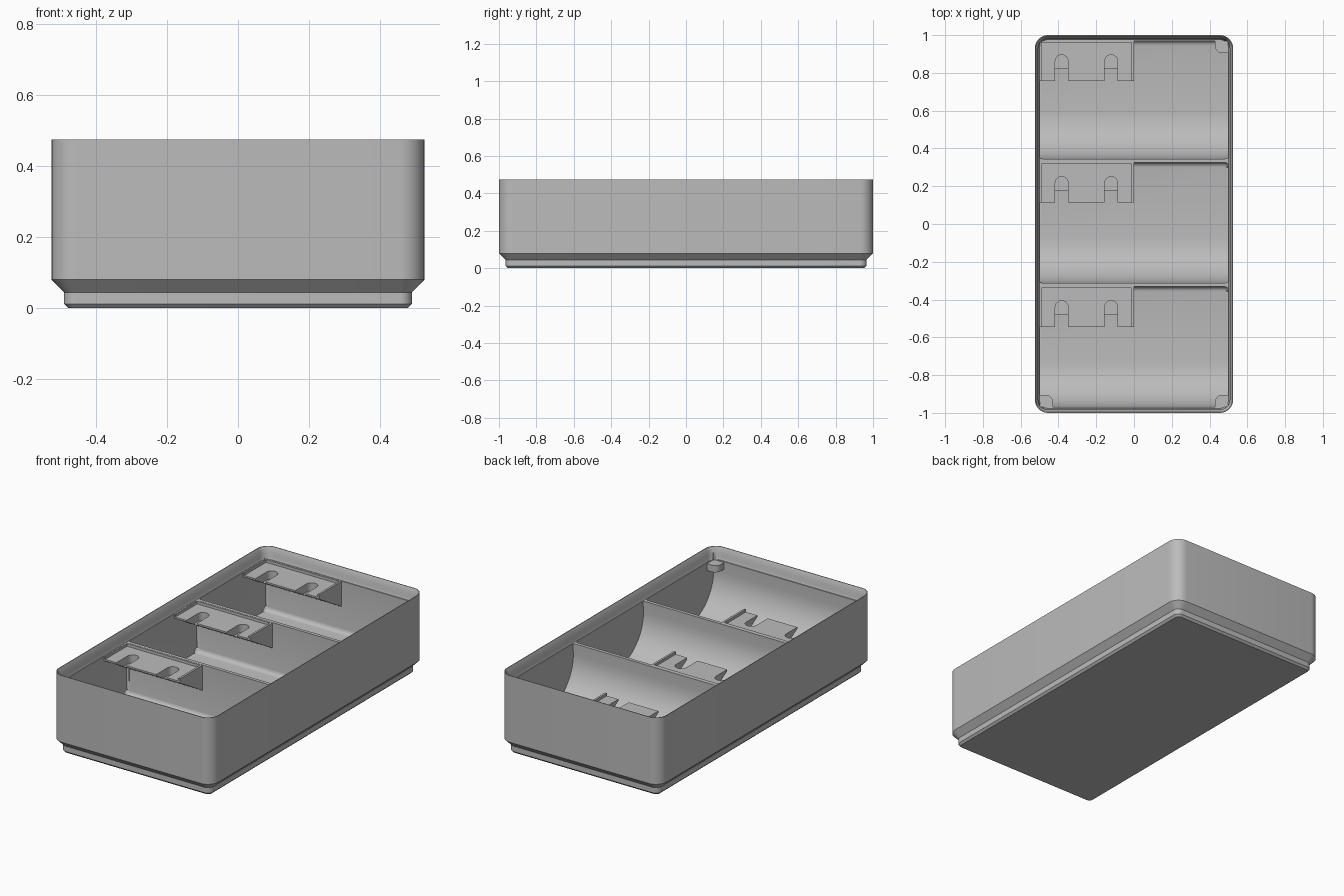
import bpy, bmesh, math

if "Cube" in bpy.data.objects:
    bpy.data.objects.remove(bpy.data.objects["Cube"])

HX, HY, R = 0.525, 1.0, 0.07      # half sizes and corner radius
RIM, DECK, FLOOR = 0.475, 0.405, 0.10
INX = 0.497                       # inner half width

grey = bpy.data.materials.new("matte grey")
grey.diffuse_color = (0.5, 0.5, 0.5, 1)
grey.use_nodes = True
grey.node_tree.nodes["Principled BSDF"].inputs["Base Color"].default_value = grey.diffuse_color


def finish(name, bm, helper=False):
    bmesh.ops.recalc_face_normals(bm, faces=bm.faces)
    me = bpy.data.meshes.new(name)
    bm.to_mesh(me)
    bm.free()
    me.materials.append(grey)
    ob = bpy.data.objects.new(name, me)
    bpy.context.collection.objects.link(ob)
    ob.hide_render = helper
    return ob


def ring(bm, inset, z, n=8):
    """Rounded rectangle inset from the outer wall."""
    r = max(R - inset, 0.012)
    pts = []
    for k, (sx, sy) in enumerate([(1, 1), (-1, 1), (-1, -1), (1, -1)]):
        for i in range(n + 1):
            a = (k + i / n) * math.pi / 2
            pts.append(bm.verts.new((sx * (HX - inset - r) + r * math.cos(a),
                                     sy * (HY - inset - r) + r * math.sin(a), z)))
    return pts


def extrude_yz(bm, pts, x0, x1):
    """Prism along x from a y-z outline."""
    a = [bm.verts.new((x0, y, z)) for y, z in pts]
    b = [bm.verts.new((x1, y, z)) for y, z in pts]
    ends = [bm.faces.new(a), bm.faces.new(b[::-1])]
    for i in range(len(pts)):
        j = (i + 1) % len(pts)
        bm.faces.new((a[i], b[i], b[j], a[j]))
    return ends


def box(name, x0, x1, y0, y1, z0, z1, helper=True):
    bm = bmesh.new()
    extrude_yz(bm, [(y0, z0), (y1, z0), (y1, z1), (y0, z1)], x0, x1)
    return finish(name, bm, helper)


def cut(ob, cutter):
    m = ob.modifiers.new("cut", 'BOOLEAN')
    m.operation, m.solver, m.object = 'DIFFERENCE', 'EXACT', cutter
    bpy.context.view_layer.objects.active = ob
    bpy.ops.object.modifier_apply(modifier=m.name)
    bpy.data.objects.remove(cutter)


def smooth(ob):
    bpy.ops.object.select_all(action='DESELECT')
    ob.select_set(True)
    bpy.context.view_layer.objects.active = ob
    bpy.ops.object.shade_smooth_by_angle(angle=math.radians(30))


# Bin body: stepped foot, straight walls, stacking lip
bm = bmesh.new()
profile = [(0.047, 0), (0.035, 0.012), (0.035, 0.044), (0, 0.08), (0, RIM),
           (0.004, RIM), (0.018, 0.445), (0.018, 0.42), (0.024, DECK)]
rings = [ring(bm, i, z) for i, z in profile]
for lo, hi in zip(rings, rings[1:]):
    for i in range(len(lo)):
        j = (i + 1) % len(lo)
        bm.faces.new((lo[i], lo[j], hi[j], hi[i]))
bm.faces.new(rings[0][::-1])
bm.faces.new(rings[-1])
body = finish("bin_body", bm)

# Three compartments with a scooped front and small rounded edges elsewhere
SCOOP, FILLET = 0.24, 0.025
bays = [(-0.97, -0.332), (-0.312, 0.325), (0.345, 0.97)]
for y0, y1 in bays:
    pts = [(y1, 0.6), (y0, 0.6)]
    for i in range(13):
        a = math.pi + i / 12 * math.pi / 2
        pts.append((y0 + SCOOP + SCOOP * math.cos(a), FLOOR + SCOOP + SCOOP * math.sin(a)))
    for i in range(6):
        a = -math.pi / 2 + i / 5 * math.pi / 2
        pts.append((y1 - FILLET + FILLET * math.cos(a), FLOOR + FILLET + FILLET * math.sin(a)))
    bm = bmesh.new()
    ends = extrude_yz(bm, pts, -INX, INX)
    edges = [e for f in ends for e in f.edges if min(v.co.z for v in e.verts) < 0.59]
    bmesh.ops.bevel(bm, geom=edges, offset=0.018, segments=3, profile=0.5, affect='EDGES')
    cut(body, finish("bay_cutter", bm, True))
smooth(body)

# Label shelves with a recessed tray and two clip slots each
for n, (y0, b) in enumerate(bays):
    f = b - 0.212
    bm = bmesh.new()
    extrude_yz(bm, [(b + 0.006, 0.404), (f, 0.404), (f, 0.378), (b + 0.006, 0.25)], -0.503, 0)
    shelf = finish(f"label_shelf_{n + 1}", bm)
    cut(shelf, box("tray_cutter", -0.49, -0.012, f - 0.1, b - 0.008, 0.388, 0.5))
    for x in (-0.383, -0.121):
        bm = bmesh.new()
        s, yc = 0.034, b - 0.108
        outline = [(x - s, f - 0.1), (x + s, f - 0.1)]
        outline += [(x + s * math.cos(i * math.pi / 12), yc + s * math.sin(i * math.pi / 12))
                    for i in range(13)]
        face = bm.faces.new([bm.verts.new((px, py, 0.34)) for px, py in outline])
        up = bmesh.ops.extrude_face_region(bm, geom=[face])["geom"]
        bmesh.ops.translate(bm, vec=(0, 0, 0.2),
                            verts=[v for v in up if isinstance(v, bmesh.types.BMVert)])
        cut(shelf, finish("slot_cutter", bm, True))
    smooth(shelf)

# Corner pads under the lip, rounded on the inner corner
for name, sx, sy in (("back_right", 1, 1), ("front_right", 1, -1), ("front_left", -1, -1)):
    bm = bmesh.new()
    cx, cy, w, r = 0.5, 0.975, 0.07, 0.035
    pts = [(cx, cy), (cx, cy - w)]
    pts += [(cx - w + r - r * math.sin(a), cy - w + r - r * math.cos(a))
            for a in [i * math.pi / 12 for i in range(7)]]
    pts.append((cx - w, cy))
    face = bm.faces.new([bm.verts.new((sx * x, sy * y, 0.36)) for x, y in pts])
    up = bmesh.ops.extrude_face_region(bm, geom=[face])["geom"]
    bmesh.ops.translate(bm, vec=(0, 0, 0.04),
                        verts=[v for v in up if isinstance(v, bmesh.types.BMVert)])
    smooth(finish(name + "_corner_pad", bm))
